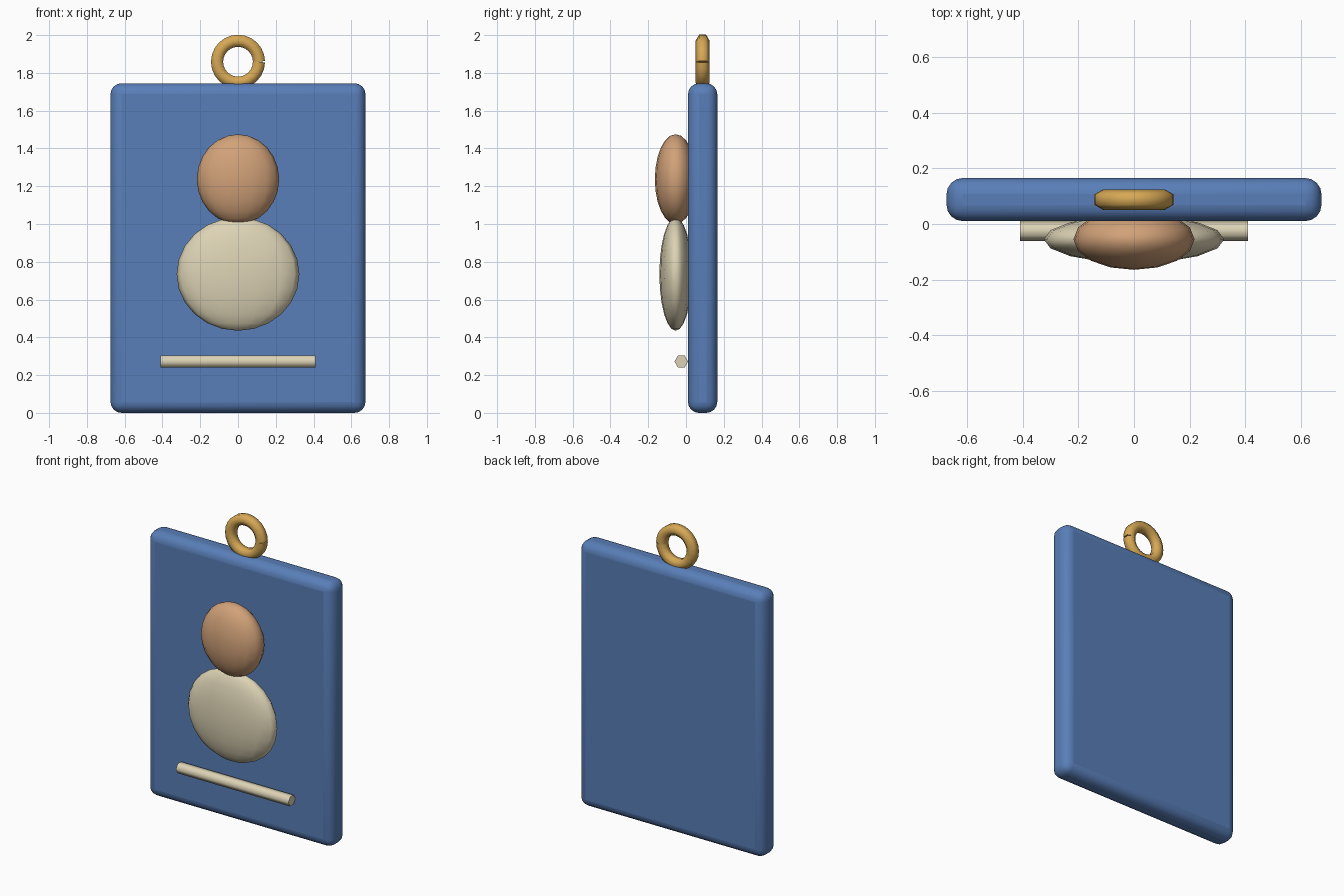
import bpy, math

if "Cube" in bpy.data.objects:
    bpy.data.objects.remove(bpy.data.objects["Cube"])


def material(name, rgb):
    m = bpy.data.materials.new(name)
    m.diffuse_color = (*rgb, 1)
    m.use_nodes = True
    m.node_tree.nodes["Principled BSDF"].inputs["Base Color"].default_value = m.diffuse_color
    return m


BLUE = material("blue", (0.10, 0.21, 0.48))
TAN = material("tan", (0.64, 0.36, 0.19))
CREAM = material("cream", (0.72, 0.65, 0.46))
GOLD = material("gold", (0.67, 0.39, 0.09))


def finish(name, mat, angle=60):
    ob = bpy.context.object
    ob.name = name
    ob.data.materials.append(mat)
    bpy.ops.object.shade_smooth_by_angle(angle=math.radians(angle))
    return ob


def ellipsoid(name, mat, loc, radii):
    bpy.ops.mesh.primitive_uv_sphere_add(segments=16, ring_count=12, location=loc)
    bpy.context.object.scale = radii
    bpy.ops.object.transform_apply(location=False, rotation=False, scale=True)
    return finish(name, mat, 80)


# Board with rounded edges
bpy.ops.mesh.primitive_cube_add(size=1, location=(0, 0.088, 0.8725))
bpy.context.object.scale = (1.35, 0.155, 1.745)
bpy.ops.object.transform_apply(location=False, rotation=False, scale=True)
board = finish("board", BLUE)
bevel = board.modifiers.new("rounding", 'BEVEL')
bevel.width = 0.058
bevel.segments = 4

# Raised portrait: head above shoulders
ellipsoid("head", TAN, (0, -0.055, 1.237), (0.218, 0.11, 0.238))
ellipsoid("shoulders", CREAM, (0, -0.055, 0.735), (0.325, 0.086, 0.3))

# Six-sided name bar, corners pointing forward and back
bpy.ops.mesh.primitive_cylinder_add(vertices=6, radius=0.036, depth=0.82,
                                    location=(0, -0.025, 0.272),
                                    rotation=(0, math.pi / 2, 0))
bpy.context.object.rotation_euler = (0, math.pi / 2, 0)
finish("bar", CREAM, 65)

# Hanging ring: six-sided section swept round, split at the right side
STEPS, SIDES, MAJOR, MINOR = 24, 6, 0.111, 0.037
verts, faces = [], []
for i in range(STEPS + 1):
    a = 2 * math.pi * i / STEPS
    # the end sections tilt slightly, leaving a narrow wedge at the split
    tilt = {0: 0.12, STEPS: -0.12}.get(i, 0)
    for j in range(SIDES):
        b = 2 * math.pi * j / SIDES
        r = MINOR * math.sin(b)
        verts.append((MAJOR * math.cos(a) + r * math.cos(a + tilt),
                      0.088 + MINOR * math.cos(b),
                      1.859 + MAJOR * math.sin(a) + r * math.sin(a + tilt)))
for i in range(STEPS):
    for j in range(SIDES):
        k = (j + 1) % SIDES
        faces.append((i * SIDES + j, i * SIDES + k,
                      (i + 1) * SIDES + k, (i + 1) * SIDES + j))
faces.append(tuple(reversed(range(SIDES))))
faces.append(tuple(STEPS * SIDES + j for j in range(SIDES)))
mesh = bpy.data.meshes.new("ring")
mesh.from_pydata(verts, [], faces)
ring = bpy.data.objects.new("ring", mesh)
bpy.context.collection.objects.link(ring)
bpy.ops.object.select_all(action='DESELECT')
ring.select_set(True)
bpy.context.view_layer.objects.active = ring
bpy.ops.object.mode_set(mode='EDIT')
bpy.ops.mesh.select_all(action='SELECT')
bpy.ops.mesh.normals_make_consistent(inside=False)
bpy.ops.object.mode_set(mode='OBJECT')
finish("hanging_ring", GOLD, 65)
